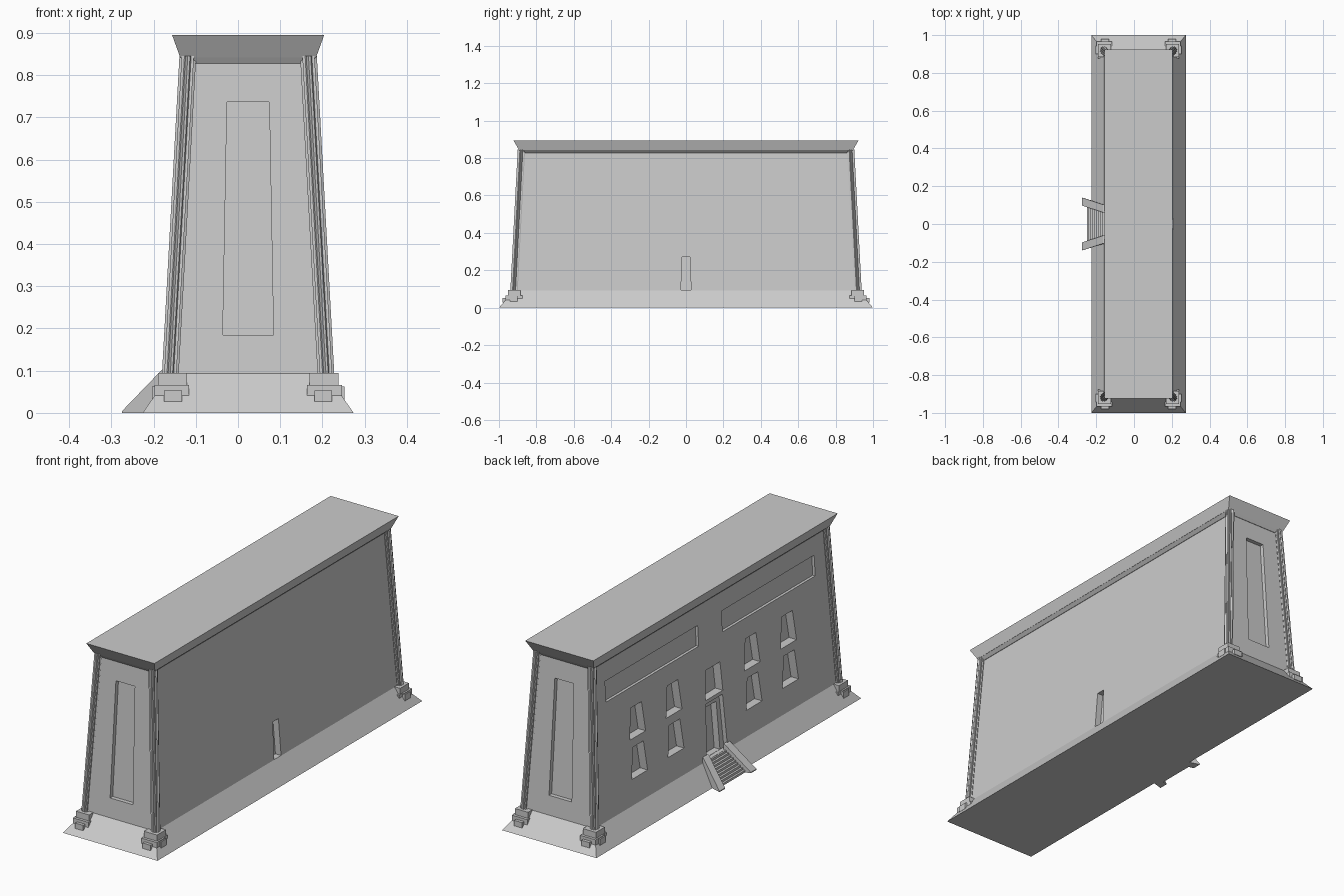
import bpy, bmesh
from math import sin, cos, pi

if "Cube" in bpy.data.objects:
    bpy.data.objects.remove(bpy.data.objects["Cube"])

CX = 0.024                 # building axis in x (the stair makes the model asymmetric)
Z0, Z1 = 0.093, 0.84       # wall bottom and top
BX, TX = 0.185, 0.143      # wall half-width, bottom and top
BY, TY = 0.92, 0.88        # wall half-length, bottom and top


def loft(name, a, b):
    """Closed solid between two matching rings of points."""
    bm = bmesh.new()
    va = [bm.verts.new(p) for p in a]
    vb = [bm.verts.new(p) for p in b]
    n = len(va)
    bm.faces.new(va)
    bm.faces.new(vb[::-1])
    for i in range(n):
        j = (i + 1) % n
        bm.faces.new((va[i], vb[i], vb[j], va[j]))
    bmesh.ops.recalc_face_normals(bm, faces=bm.faces)
    mesh = bpy.data.meshes.new(name)
    bm.to_mesh(mesh)
    bm.free()
    ob = bpy.data.objects.new(name, mesh)
    bpy.context.collection.objects.link(ob)
    return ob


def rect(hx, hy, z):
    return [(CX + sx * hx, sy * hy, z) for sx, sy in ((-1, -1), (1, -1), (1, 1), (-1, 1))]


def frustum(name, hx0, hy0, z0, hx1, hy1, z1):
    return loft(name, rect(hx0, hy0, z0), rect(hx1, hy1, z1))


def box(name, x0, x1, y0, y1, z0, z1):
    ring = ((x0, y0), (x1, y0), (x1, y1), (x0, y1))
    return loft(name, [(x, y, z0) for x, y in ring], [(x, y, z1) for x, y in ring])


def lerp(a, b, t):
    return a + (b - a) * t


# main masses
frustum("plinth", 0.25, 1.0, 0, BX, BY, Z0)
walls = frustum("walls", BX, BY, Z0, TX, TY, Z1)
frustum("cornice_neck", TX + 0.003, TY + 0.003, 0.828, 0.16, 0.892, 0.842)
frustum("cornice", 0.161, 0.892, 0.842, 0.18, 0.923, 0.895)


def recess(side, c, z0, z1, h0, h1, depth):
    """Cut a tapered recess that follows the slope of one wall."""
    def ring(off):
        pts = []
        for s, z in ((c - h0, z0), (c + h0, z0), (c + h1, z1), (c - h1, z1)):
            t = (z - Z0) / (Z1 - Z0)
            if side[0] == "x":
                d = lerp(BX, TX, t) + off
                pts.append((CX + d if side == "x+" else CX - d, s, z))
            else:
                d = lerp(BY, TY, t) + off
                pts.append((CX + s, d if side == "y+" else -d, z))
        return pts
    cutter = loft("recess_cutter", ring(0.02), ring(-depth))
    cutter.hide_render = True
    mod = walls.modifiers.new("recess", "BOOLEAN")
    mod.operation = "DIFFERENCE"
    mod.solver = "EXACT"
    mod.object = cutter
    bpy.context.view_layer.objects.active = walls
    bpy.ops.object.modifier_apply(modifier=mod.name)
    bpy.data.objects.remove(cutter)


# tall panels on both ends, slit on the plain side
for side in ("y-", "y+"):
    recess(side, 0, 0.185, 0.737, 0.06, 0.05, 0.02)
recess("x+", 0, Z0 + 0.001, 0.27, 0.027, 0.021, 0.03)

# facade: windows, long panels, door
for y in (-0.57, -0.295, 0.295, 0.57):
    for z in (0.215, 0.40):
        recess("x-", y, z, z + 0.145, 0.06, 0.04, 0.04)
recess("x-", -0.005, 0.372, 0.51, 0.066, 0.055, 0.04)
for s in (-1, 1):
    recess("x-", s * 0.44, 0.64, 0.738, 0.35, 0.35, 0.013)
recess("x-", -0.005, Z0 + 0.001, 0.355, 0.08, 0.062, 0.02)
recess("x-", -0.005, Z0 + 0.002, 0.325, 0.05, 0.04, 0.05)


# reeded corner columns and their stepped block feet
def reeds(cx, cy, z):
    return [(cx + r * cos(a), cy + r * sin(a), z)
            for i in range(24)
            for a, r in [(2 * pi * i / 24, 0.0205 if i % 2 else 0.016)]]


FOOT = (  # x0, x1, y0, y1, z0, z1 measured from the building axis
    (0.145, 0.214, 0.885, 0.952, 0.062, 0.095),
    (0.140, 0.222, 0.900, 0.965, 0.040, 0.066),
    (0.157, 0.199, 0.930, 0.980, 0.027, 0.053),
    (0.180, 0.215, 0.875, 0.960, 0.040, 0.066),
    (0.185, 0.228, 0.900, 0.942, 0.032, 0.062),
)
for sx in (-1, 1):
    for sy in (-1, 1):
        loft("corner_column", reeds(CX + sx * BX, sy * BY, 0.08),
             reeds(CX + sx * TX, sy * TY, 0.845))
        for x0, x1, y0, y1, z0, z1 in FOOT:
            box("column_foot", CX + sx * x0, CX + sx * x1, sy * y0, sy * y1, z0, z1)

# entrance stair, widening toward the ground
STEPS, XF, XW = 9, -0.25, -0.158
profile = [(XF, 0)]
for i in range(STEPS):
    z = Z0 * (i + 1) / STEPS
    profile += [(lerp(XF, XW, i / STEPS), z), (lerp(XF, XW, (i + 1) / STEPS), z)]
profile.append((XW, 0))


def stair_side(s):
    return [(x, s * lerp(0.098, 0.07, (x - XF) / (XW - XF)), z) for x, z in profile]


loft("stair_steps", stair_side(-1), stair_side(1))

# splayed stair cheeks
for s in (-1, 1):
    def cheek(y_foot, y_wall):
        return [(-0.275, s * y_foot, 0), (-0.155, s * y_wall, 0),
                (-0.155, s * y_wall, 0.122), (-0.165, s * y_wall, 0.118),
                (-0.275, s * y_foot, 0.004)]
    loft("stair_cheek", cheek(0.097, 0.062), cheek(0.14, 0.103))
